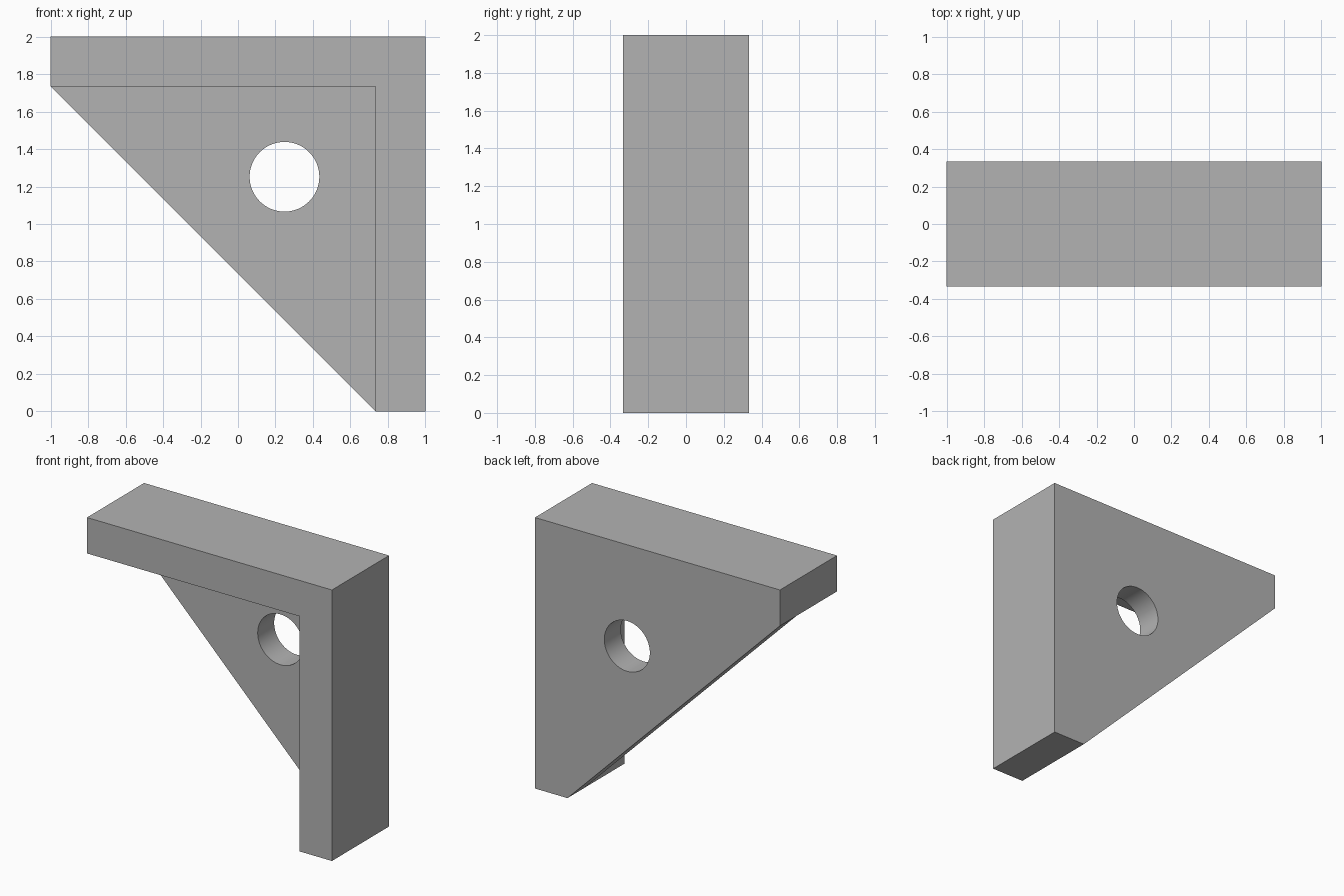
import bpy, bmesh, math

default = bpy.data.objects.get("Cube")
if default:
    bpy.data.objects.remove(default, do_unlink=True)

HALF_DEPTH = 0.333
FLANGE = 0.265          # thickness of the two arms
WEB = 0.192             # thickness of the gusset at the back
INNER_X, INNER_Z = 1 - FLANGE, 2 - FLANGE

grey = bpy.data.materials.new("plain grey")
grey.use_nodes = True
grey.diffuse_color = (0.45, 0.45, 0.45, 1)
grey.node_tree.nodes["Principled BSDF"].inputs["Base Color"].default_value = (0.45, 0.45, 0.45, 1)


def prism(name, outline, y0, y1):
    """Extrude an x-z outline from y0 to y1."""
    bm = bmesh.new()
    face = bm.faces.new([bm.verts.new((x, y0, z)) for x, z in outline])
    ext = bmesh.ops.extrude_face_region(bm, geom=[face])
    moved = [v for v in ext["geom"] if isinstance(v, bmesh.types.BMVert)]
    bmesh.ops.translate(bm, verts=moved, vec=(0, y1 - y0, 0))
    bmesh.ops.recalc_face_normals(bm, faces=bm.faces)
    mesh = bpy.data.meshes.new(name)
    bm.to_mesh(mesh)
    bm.free()
    mesh.materials.append(grey)
    obj = bpy.data.objects.new(name, mesh)
    bpy.context.collection.objects.link(obj)
    return obj


def cut(target, cutter):
    """Subtract the cutter from the target and remove it."""
    cutter.hide_render = True
    mod = target.modifiers.new("cut", 'BOOLEAN')
    mod.operation, mod.solver, mod.object = 'DIFFERENCE', 'EXACT', cutter
    bpy.context.view_layer.objects.active = target
    bpy.ops.object.modifier_apply(modifier=mod.name)
    bpy.data.objects.remove(cutter, do_unlink=True)


# Solid corner block with a sloping underside
bracket = prism("corner_bracket",
                [(-1, 2), (1, 2), (1, 0), (INNER_X, 0), (-1, INNER_Z)],
                -HALF_DEPTH, HALF_DEPTH)

# Front pocket that leaves the two arms and the thin gusset
reach = 2.1
cut(bracket, prism("pocket_cutter",
                   [(INNER_X, INNER_Z), (INNER_X - reach, INNER_Z), (INNER_X, INNER_Z - reach)],
                   -HALF_DEPTH - 0.2, HALF_DEPTH - WEB))

# Round hole through the gusset
sides = 64
angles = [math.tau * i / sides for i in range(sides)]
cut(bracket, prism("hole_cutter",
                   [(0.248 + 0.186 * math.cos(a), 1.252 + 0.186 * math.sin(a)) for a in angles],
                   -0.2, HALF_DEPTH + 0.2))

# Smooth hole wall, sharp corners elsewhere
bpy.ops.object.select_all(action='DESELECT')
bracket.select_set(True)
bpy.context.view_layer.objects.active = bracket
bpy.ops.object.shade_smooth_by_angle(angle=math.radians(30))
